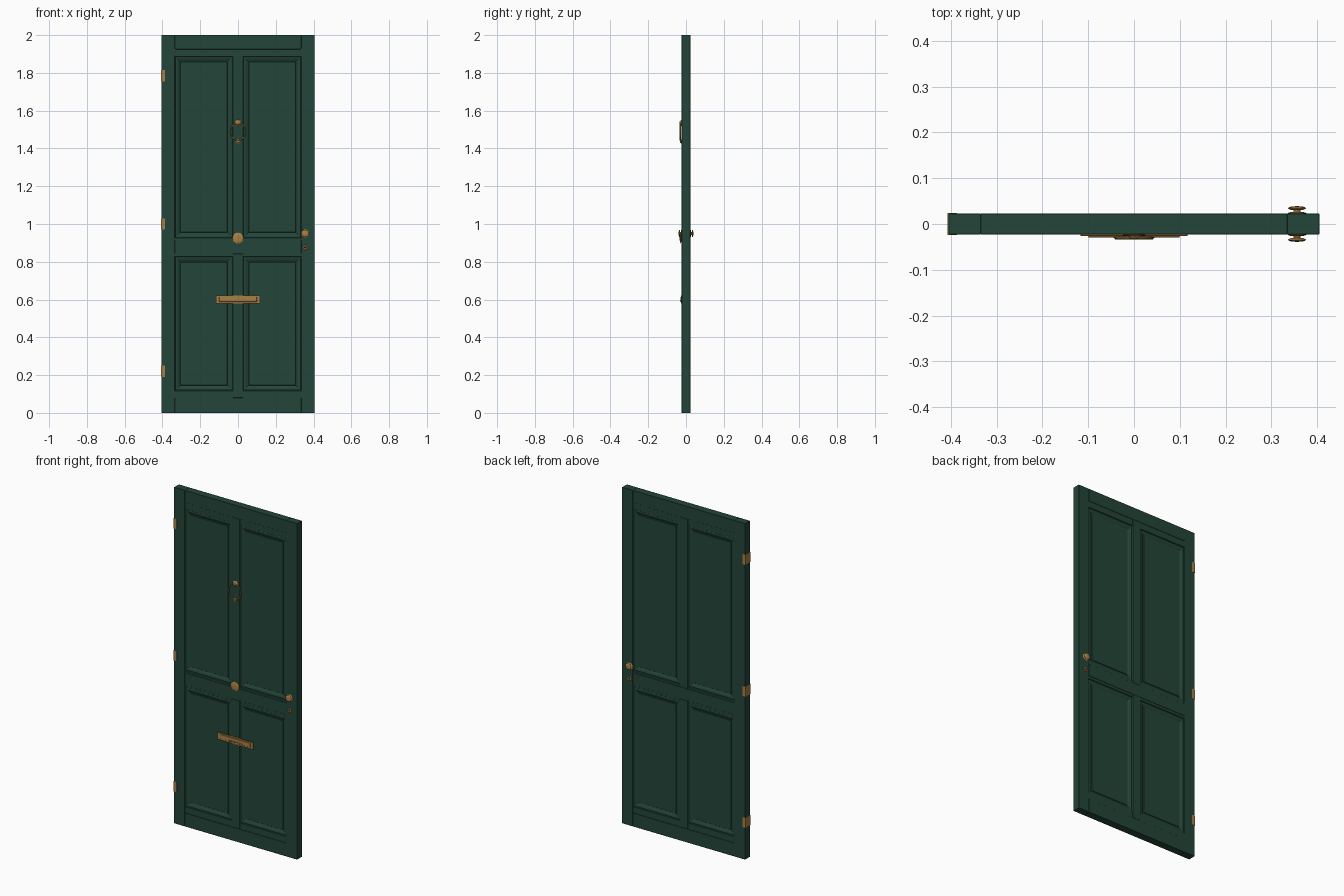
import bpy, bmesh, math
from mathutils import Matrix, Vector

if "Cube" in bpy.data.objects:
    bpy.data.objects.remove(bpy.data.objects["Cube"])


def material(name, color):
    m = bpy.data.materials.new(name)
    m.diffuse_color = (*color, 1)
    m.use_nodes = True
    m.node_tree.nodes["Principled BSDF"].inputs["Base Color"].default_value = m.diffuse_color
    return m


GREEN = material("green_paint", (0.017, 0.06, 0.04))
BRASS = material("brass", (0.40, 0.22, 0.06))
DARK = material("dark_slot", (0.01, 0.01, 0.01))
FACE = 0.0225  # half thickness of the door


def finish(name, bm, mat, smooth=False):
    bmesh.ops.recalc_face_normals(bm, faces=bm.faces)
    me = bpy.data.meshes.new(name)
    bm.to_mesh(me)
    bm.free()
    me.materials.append(mat)
    ob = bpy.data.objects.new(name, me)
    bpy.context.collection.objects.link(ob)
    if smooth:
        bpy.ops.object.select_all(action='DESELECT')
        ob.select_set(True)
        bpy.context.view_layer.objects.active = ob
        bpy.ops.object.shade_smooth_by_angle(angle=math.radians(35))
    return ob


def box(name, x0, x1, y0, y1, z0, z1, mat=GREEN, bevel=0.0):
    bm = bmesh.new()
    size = Matrix.Diagonal((x1 - x0, y1 - y0, z1 - z0, 1))
    mid = Matrix.Translation(((x0 + x1) / 2, (y0 + y1) / 2, (z0 + z1) / 2))
    bmesh.ops.create_cube(bm, size=1, matrix=mid @ size)
    if bevel:
        bmesh.ops.bevel(bm, geom=bm.edges[:], offset=bevel, segments=1, affect='EDGES')
    return finish(name, bm, mat)


def lathe(name, x, z, profile, side, mat=BRASS, steps=32):
    """Turn (radius, height above door face) around an axis along y."""
    bm = bmesh.new()
    vs = [bm.verts.new((x + r, side * (FACE + h), z)) for r, h in profile]
    es = [bm.edges.new(p) for p in zip(vs, vs[1:])]
    bmesh.ops.spin(bm, geom=vs + es, cent=(x, 0, z), axis=(0, 1, 0),
                   angle=math.tau, steps=steps, use_duplicate=False)
    bmesh.ops.remove_doubles(bm, verts=bm.verts, dist=1e-5)
    return finish(name, bm, mat, True)


def panel(name, x0, x1, z0, z1):
    """Moulded panel: nested rectangles (inset, y), both faces."""
    profile = [(0, 0.0205), (0.003, 0.016), (0.009, 0.0175), (0.018, 0.0145),
               (0.026, 0.010), (0.029, 0.010), (0.031, 0.013)]
    bm = bmesh.new()
    for side in (-1, 1):
        prev = None
        for i, y in profile:
            ring = [bm.verts.new((x, side * y, z)) for x, z in
                    ((x0 + i, z0 + i), (x1 - i, z0 + i), (x1 - i, z1 - i), (x0 + i, z1 - i))]
            if prev:
                for k in range(4):
                    j = (k + 1) % 4
                    f = bm.faces.new((prev[k], prev[j], ring[j], ring[k]))
            else:
                outer = ring
            prev = ring
        bm.faces.new(prev)
        if side == -1:
            front = outer
    for k in range(4):
        j = (k + 1) % 4
        bm.faces.new((front[k], front[j], outer[j], outer[k]))
    return finish(name, bm, GREEN)


# Frame: stiles, rails, central muntins
E = 0.0007
for s, side in ((-1, "left"), (1, "right")):
    a, b = sorted((s * 0.335, s * 0.405))
    box(side + "_stile", a, b, -FACE, FACE, 0, 2, bevel=E)
for name, z0, z1 in (("bottom_rail", 0, 0.08), ("lock_rail", 0.843, 0.915), ("top_rail", 1.925, 2)):
    box(name, -0.335, 0.335, -FACE, FACE, z0, z1, bevel=E)
box("lower_muntin", -0.027, 0.027, -FACE, FACE, 0.08, 0.843, bevel=E)
box("upper_muntin", -0.027, 0.027, -FACE, FACE, 0.915, 1.925, bevel=E)

# Four panels with slightly recessed strips above and below
for s, side in ((-1, "left"), (1, "right")):
    a, b = sorted((s * 0.027, s * 0.335))
    panel("upper_panel_" + side, a, b, 0.926, 1.888)
    panel("lower_panel_" + side, a, b, 0.117, 0.828)
    for n, (z0, z1) in enumerate(((0.08, 0.117), (0.828, 0.843), (0.915, 0.926), (1.888, 1.925))):
        box(f"panel_strip_{side}_{n}", a, b, -0.0205, 0.0205, z0, z1)

# Hinges wrapped around the left edge
for n, z in enumerate((0.22, 1.0, 1.785)):
    box(f"hinge_{n}", -0.407, -0.387, -FACE - 0.001, FACE + 0.001, z - 0.03, z + 0.03, BRASS)

# Door knobs and keyholes on both faces
KNOB = [(0, -0.001), (0.021, -0.001), (0.021, 0.001), (0.017, 0.003), (0.008, 0.004), (0.007, 0.008),
        (0.014, 0.0085), (0.0185, 0.0105), (0.0195, 0.012), (0.017, 0.0145), (0.010, 0.016), (0, 0.0165)]
for side, tag in ((-1, "front"), (1, "back")):
    lathe("knob_" + tag, 0.356, 0.95, KNOB, side)
    lathe("keyhole_plate_" + tag, 0.356, 0.875,
          [(0.005, -0.001), (0.013, -0.001), (0.013, 0.001), (0.011, 0.0025), (0.006, 0.0025), (0.005, -0.001)], side)
    y0, y1 = sorted((side * 0.022, side * 0.0232))
    box("keyhole_" + tag, 0.351, 0.361, y0, y1, 0.870, 0.880, DARK)

# Centre pull knob on the front
lathe("centre_knob", 0, 0.925, [(0, -0.001), (0.024, -0.001), (0.024, 0.002), (0.018, 0.003), (0.018, 0.005),
                                (0.027, 0.0055), (0.029, 0.007), (0.026, 0.009), (0.014, 0.0105), (0, 0.011)], -1)

# Letter plate with raised flap
box("letter_plate", -0.117, 0.117, -0.0265, -0.022, 0.578, 0.622, BRASS, 0.0012)
box("letter_flap", -0.100, 0.100, -0.0290, -0.026, 0.588, 0.614, BRASS, 0.001)
box("letter_flap_lip", -0.045, 0.045, -0.0310, -0.028, 0.590, 0.596, BRASS, 0.001)

# Knocker: top mount, hanging ring, strike button
lathe("knocker_mount", 0, 1.535, [(0, -0.001), (0.017, -0.001), (0.017, 0.002), (0.012, 0.005),
                                  (0.010, 0.009), (0.006, 0.011), (0, 0.0115)], -1)
lathe("knocker_strike", 0, 1.437, [(0, -0.001), (0.012, -0.001), (0.012, 0.002), (0.008, 0.004),
                                   (0.007, 0.008), (0, 0.009)], -1)
tube = [(0.040 + 0.003 * math.cos(t * math.tau / 10), 0.008 + 0.003 * math.sin(t * math.tau / 10))
        for t in range(11)]
ring = lathe("knocker_ring", 0, 1.488, tube, -1, steps=40)
ring.data.transform(Matrix.Translation((0, 0, 1.488)) @ Matrix.Diagonal((1, 1, 1.12, 1))
                    @ Matrix.Translation((0, 0, -1.488)))
